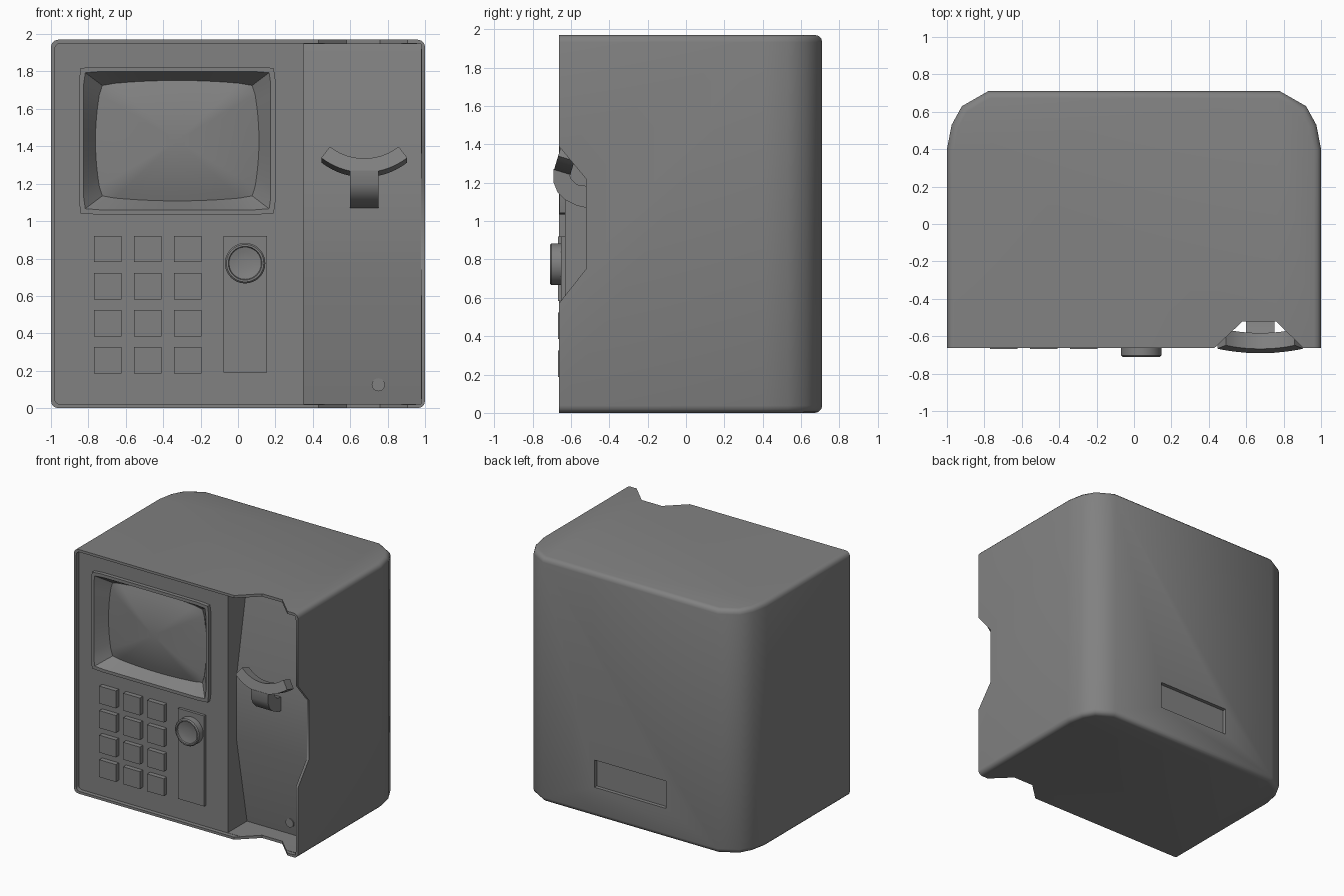
import bpy, bmesh, math
from mathutils import Vector

cube = bpy.data.objects.get("Cube")
if cube:
    bpy.data.objects.remove(cube, do_unlink=True)

grey = bpy.data.materials.new("mid_grey")
grey.use_nodes = True
colour = (0.22, 0.22, 0.22, 1)
grey.diffuse_color = colour
grey.node_tree.nodes["Principled BSDF"].inputs["Base Color"].default_value = colour


def finish(bm, name):
    bmesh.ops.recalc_face_normals(bm, faces=bm.faces)
    mesh = bpy.data.meshes.new(name)
    bm.to_mesh(mesh)
    bm.free()
    mesh.materials.append(grey)
    obj = bpy.data.objects.new(name, mesh)
    bpy.context.collection.objects.link(obj)
    return obj


def smooth(obj):
    bpy.ops.object.select_all(action='DESELECT')
    obj.select_set(True)
    bpy.context.view_layer.objects.active = obj
    bpy.ops.object.shade_smooth_by_angle(angle=math.radians(40))


def prism_bm(points, axis, start, end):
    """Extrude a 2D outline along an axis; the other two axes keep their order."""
    bm = bmesh.new()
    verts = []
    for p in points:
        co = list(p)
        co.insert("xyz".index(axis), start)
        verts.append(bm.verts.new(co))
    face = bm.faces.new(verts)
    move = Vector([end - start if a == axis else 0 for a in "xyz"])
    new = bmesh.ops.extrude_face_region(bm, geom=[face], use_keep_orig=True)["geom"]
    bmesh.ops.translate(bm, vec=move, verts=[v for v in new if isinstance(v, bmesh.types.BMVert)])
    return bm


def prism(name, points, axis, start, end):
    return finish(prism_bm(points, axis, start, end), name)


def box(name, x0, x1, y0, y1, z0, z1, bevel=0.0):
    """Box with optional rounding of the edges that run front to back."""
    bm = prism_bm([(x0, z0), (x1, z0), (x1, z1), (x0, z1)], "y", y0, y1)
    if bevel:
        edges = [e for e in bm.edges if abs(e.verts[0].co.y - e.verts[1].co.y) > 1e-4]
        bmesh.ops.bevel(bm, geom=edges, offset=bevel, segments=3, profile=0.5, affect='EDGES')
    return finish(bm, name)


def ring(cx, cz, hw, hh, y, power=40, barrel=0.0, count=64):
    """Superellipse loop facing the front: power 2 is round, high is boxy."""
    pts = []
    for i in range(count):
        a = 2 * math.pi * i / count
        c, s = math.cos(a), math.sin(a)
        m = (abs(c) ** power + abs(s) ** power) ** (1 / power)
        u, v = c / m, s / m
        pts.append((cx + hw * u * (1 - barrel * v * v), y, cz + hh * v * (1 - barrel * u * u)))
    return pts


def stack(name, loops):
    """Bridge successive loops and cap both ends."""
    bm = bmesh.new()
    rows = [[bm.verts.new(p) for p in loop] for loop in loops]
    n = len(rows[0])
    for a, b in zip(rows, rows[1:]):
        for i in range(n):
            j = (i + 1) % n
            bm.faces.new((a[i], a[j], b[j], b[i]))
    bm.faces.new(rows[0])
    bm.faces.new(rows[-1])
    obj = finish(bm, name)
    smooth(obj)
    return obj


def cut(target, cutter):
    mod = target.modifiers.new("cut", 'BOOLEAN')
    mod.operation = 'DIFFERENCE'
    mod.solver = 'EXACT'
    mod.object = cutter
    bpy.context.view_layer.objects.active = target
    bpy.ops.object.modifier_apply(modifier=mod.name)
    bpy.data.objects.remove(cutter, do_unlink=True)


# Casing: plan outline with faceted rear corners, softened top and bottom edges
FRONT, PANEL, TOP = -0.663, -0.63, 1.97
half = [(1, FRONT), (1, 0.4), (0.975, 0.53), (0.92, 0.63), (0.78, 0.71)]
outline = half + [(-x, y) for x, y in reversed(half)]
bm = prism_bm(outline, "z", 0, TOP)
rim = [e for e in bm.edges
       if abs(e.verts[0].co.z - e.verts[1].co.z) < 1e-4
       and not all(v.co.y < FRONT + 0.01 for v in e.verts)]
bmesh.ops.bevel(bm, geom=rim, offset=0.038, segments=3, profile=0.5, affect='EDGES')
casing = finish(bm, "casing")

# Sunken front, handset bay and screen opening
cut(casing, box("front_cutter", -0.98, 0.98, -0.8, PANEL, 0.02, 1.95, 0.03))
bay = [(-0.8, 0.022), (-0.385, 0.022), (-0.52, 0.74), (-0.52, 1.23), (-0.385, 1.948), (-0.8, 1.948)]
cut(casing, prism("bay_cutter", bay, "x", 0.35, 0.979))
cut(casing, box("screen_cutter", -0.83, 0.18, -0.8, -0.52, 1.055, 1.805))

# Tapered grip notches in the top, bottom and side walls of the bay
notch = [(0.43, -0.8), (0.43, FRONT), (0.58, -0.521), (0.76, -0.521), (0.905, FRONT), (0.905, -0.8)]
cut(casing, prism("top_notch_cutter", notch, "z", 1.9, 2.1))
cut(casing, prism("bottom_notch_cutter", notch, "z", -0.1, 0.1))
side = [(-0.8, 0.57), (FRONT, 0.57), (-0.521, 0.75), (-0.521, 1.22), (FRONT, 1.39), (-0.8, 1.39)]
cut(casing, prism("side_notch_cutter", side, "x", 0.96, 1.1))

# Shallow rear slot
cut(casing, box("slot_cutter", -0.32, 0.32, 0.68, 0.8, 0.24, 0.46))
smooth(casing)

# Screen surround and bulging screen
SX, SZ = -0.325, 1.43
stack("screen_surround", [
    ring(SX, SZ, 0.525, 0.395, -0.51),
    ring(SX, SZ, 0.525, 0.395, -0.66),
    ring(SX, SZ, 0.5, 0.37, -0.66),
    ring(SX, SZ, 0.437, 0.322, -0.56, barrel=0.07)])
stack("screen", [ring(SX, SZ, 0.437, 0.322, -0.54, barrel=0.07)] + [
    ring(SX, SZ, 0.437 * s, 0.322 * s, -0.562 - 0.055 * (1 - s * s), barrel=0.07 * s * s)
    for s in (1, 0.85, 0.7, 0.55, 0.4, 0.25, 0.1)])

# Keypad, three columns by four rows
for row in range(4):
    for col in range(3):
        x = -0.697 + 0.214 * col
        z = 0.85 - 0.198 * row
        box(f"key_{row + 1}_{col + 1}", x - 0.074, x + 0.074, -0.668, PANEL + 0.01, z - 0.07, z + 0.07)

# Control strip with a round dished button
box("control_strip", -0.078, 0.155, -0.652, PANEL + 0.01, 0.19, 0.92)
stack("round_button", [ring(0.038, 0.775, r, r, y, power=2, count=48) for r, y in
                       ((0.108, -0.64), (0.108, -0.702), (0.1, -0.71), (0.09, -0.71),
                        (0.086, -0.7), (0.06, -0.694), (0.03, -0.69))])

# Small lock at the foot of the bay
stack("lock", [ring(0.75, 0.125, 0.035, 0.035, y, power=2, count=24) for y in (-0.38, -0.416)])

# Handset cradle: curved stem and tilted arc
stem = [(-0.5, 1.065), (-0.57, 1.08), (-0.63, 1.11), (-0.67, 1.15), (-0.69, 1.2), (-0.69, 1.27),
        (-0.61, 1.26), (-0.6, 1.22), (-0.57, 1.19), (-0.5, 1.18)]
smooth(prism("cradle_stem", stem, "x", 0.6, 0.75))

angles = [math.radians(-37.8 + 75.6 * i / 14) for i in range(15)]
arc = [(0.675 + r * math.sin(a), 1.635 - r * math.cos(a))
       for r, sweep in ((0.375, angles), (0.3, angles[::-1])) for a in sweep]
cradle = prism("cradle_arc", arc, "y", 0, 0.085)
for v in cradle.data.vertices:
    depth, z = v.co.y, v.co.z
    v.co.y = -0.69 + depth + 0.3 * (z - 1.26)
    v.co.z = z - 0.3 * depth
smooth(cradle)
